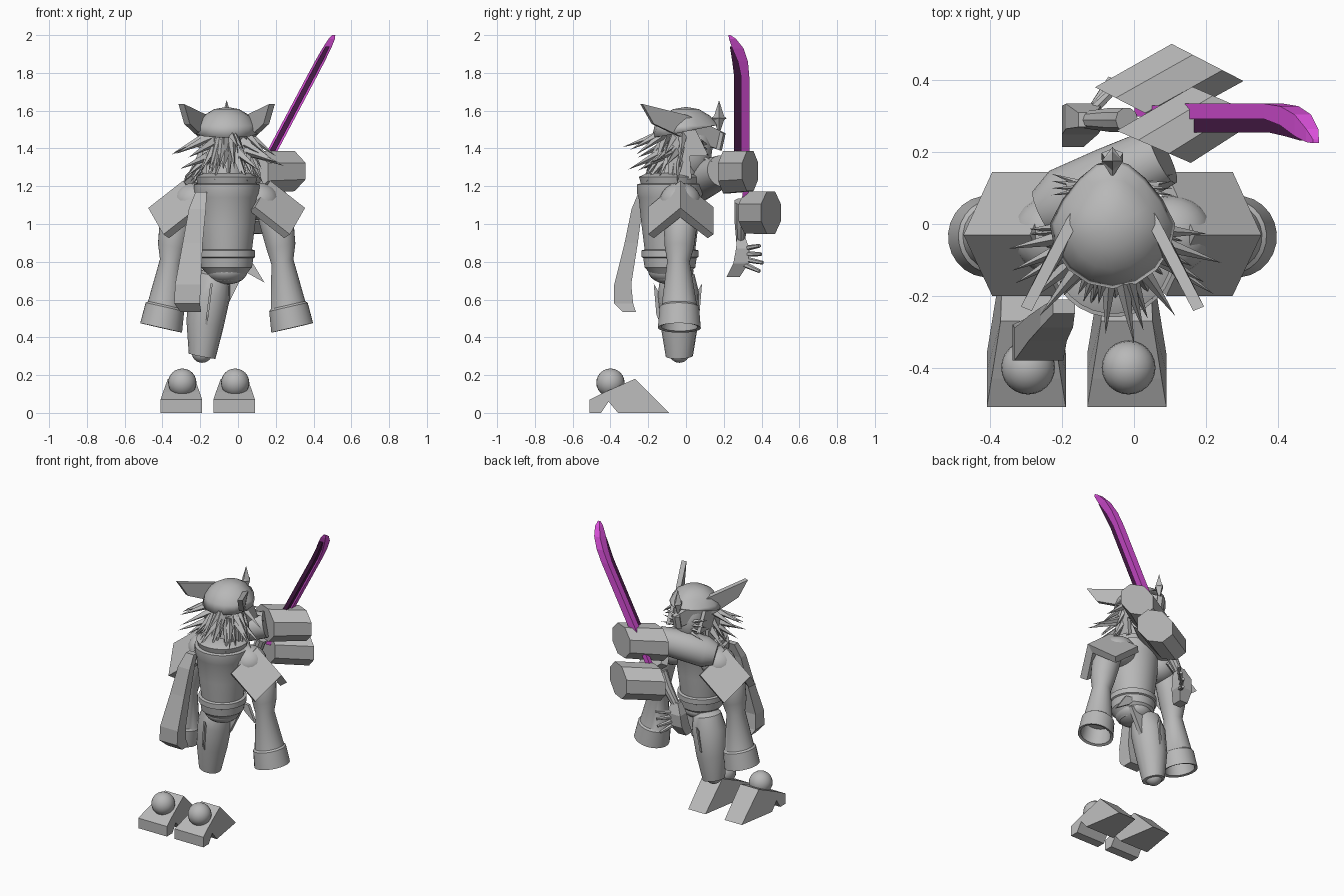
import bpy, bmesh, math, random
from mathutils import Vector, Matrix

random.seed(4)
if "Cube" in bpy.data.objects:
    bpy.data.objects.remove(bpy.data.objects["Cube"])
MID = -0.06  # body symmetry plane


def material(name, rgb):
    m = bpy.data.materials.new(name)
    m.use_nodes = True
    m.diffuse_color = (*rgb, 1)
    m.node_tree.nodes["Principled BSDF"].inputs["Base Color"].default_value = (*rgb, 1)
    return m


GREY = material("plain_grey", (0.48, 0.48, 0.48))
MAGENTA = material("blade_magenta", (0.7, 0.08, 0.7))
DARK = material("blade_dark_purple", (0.07, 0.012, 0.07))


def finish(name, bm, mat=GREY, smooth=False):
    bmesh.ops.recalc_face_normals(bm, faces=bm.faces)
    me = bpy.data.meshes.new(name)
    bm.to_mesh(me)
    bm.free()
    me.materials.append(mat)
    ob = bpy.data.objects.new(name, me)
    bpy.context.collection.objects.link(ob)
    if smooth:
        bpy.ops.object.select_all(action="DESELECT")
        ob.select_set(True)
        bpy.context.view_layer.objects.active = ob
        bpy.ops.object.shade_smooth_by_angle(angle=math.radians(35))
    return ob


def skin(bm, rings):
    """Join equal vertex rings into a closed loft."""
    for lo, hi in zip(rings, rings[1:]):
        for i in range(len(lo)):
            j = (i + 1) % len(lo)
            bm.faces.new((lo[i], lo[j], hi[j], hi[i]))
    bm.faces.new(rings[0])
    bm.faces.new(rings[-1])


def tube(name, path, seg=24, smooth=True, axis=None):
    """Loft circles along a path of (x, y, z, radius)."""
    bm, rings = bmesh.new(), []
    axis = Vector(axis) if axis else Vector(path[-1][:3]) - Vector(path[0][:3])
    quat = axis.to_track_quat("Z", "Y")
    for x, y, z, r in path:
        ring = []
        for i in range(seg):
            a = math.tau * (i + 0.5) / seg
            p = quat @ Vector((r * math.cos(a), r * math.sin(a), 0))
            ring.append(bm.verts.new(p + Vector((x, y, z))))
        rings.append(ring)
    skin(bm, rings)
    return finish(name, bm, GREY, smooth)


def ball(name, center, size, seg=24):
    bm = bmesh.new()
    bmesh.ops.create_uvsphere(bm, u_segments=seg, v_segments=seg // 2, radius=1)
    bm.transform(Matrix.Translation(center) @ Matrix.Diagonal((*size, 1)))
    return finish(name, bm, GREY, True)


def slab(name, pts, offset):
    """Extrude a polygon along an offset."""
    bm = bmesh.new()
    face = bm.faces.new([bm.verts.new(p) for p in pts])
    new = bmesh.ops.extrude_face_region(bm, geom=[face])["geom"]
    bmesh.ops.translate(bm, vec=offset, verts=[v for v in new if isinstance(v, bmesh.types.BMVert)])
    return finish(name, bm)


def spikes(name, pairs, r):
    """Many four-sided spikes, each from a root to a tip."""
    bm = bmesh.new()
    for root, tip in pairs:
        d = tip - root
        mat = Matrix.Translation((root + tip) / 2) @ d.to_track_quat("Z", "Y").to_matrix().to_4x4()
        bmesh.ops.create_cone(bm, segments=4, radius1=r, radius2=0, depth=d.length, cap_ends=True, matrix=mat)
    return finish(name, bm)


def strip(name, sections, mat=GREY):
    """Rectangular loft: (x, y, z, half width x, half depth y)."""
    bm, rings = bmesh.new(), []
    for x, y, z, w, d in sections:
        rings.append([bm.verts.new((x + sx * w, y + sy * d, z))
                      for sx, sy in ((-1, -1), (1, -1), (1, 1), (-1, 1))])
    skin(bm, rings)
    return finish(name, bm, mat)


# Detached feet, narrowing to the ridge and heel, with ankle balls
for tag, x in (("right", -0.30), ("left", -0.02)):
    profile = [(-0.51, 0), (-0.51, 0.07), (-0.43, 0.11), (-0.27, 0.18), (-0.09, 0),
               (-0.36, 0), (-0.41, 0.06), (-0.45, 0)]
    foot = slab(tag + "_foot", [(x - 0.11, y, z) for y, z in profile], (0.22, 0, 0))
    for v in foot.data.vertices:
        if v.co.z > 0.15:
            v.co.x = x + (v.co.x - x) * 0.65
        elif v.co.y > -0.2:
            v.co.x = x + (v.co.x - x) * 0.6
        elif v.co.z > 0.1:
            v.co.x = x + (v.co.x - x) * 0.88
    ball(tag + "_ankle", (x + 0.005, -0.40, 0.16), (0.075,) * 3)

# Flared limbs and bent shoulder plates, mirrored about the body
for tag, s in (("right", -1), ("left", 1)):
    limb = [(0.20, -0.03, 1.13, 0.05), (0.235, -0.03, 1.08, 0.08), (0.27, -0.03, 0.98, 0.088),
            (0.288, -0.035, 0.88, 0.078), (0.295, -0.04, 0.80, 0.06), (0.325, -0.035, 0.57, 0.094),
            (0.327, -0.035, 0.56, 0.105), (0.347, -0.035, 0.45, 0.114), (0.346, -0.035, 0.455, 0.096),
            (0.33, -0.035, 0.56, 0.085)]
    tube(tag + "_flared_limb", [(MID + s * x, y, z, r) for x, y, z, r in limb])
    bm = bmesh.new()
    rows = []
    for x, z in ((0.23, 1.23), (0.415, 1.085)):
        prof = [(0, 0, -0.03), (-0.08, -0.14, -0.2), (-0.11, -0.16, -0.17),
                (-0.04, -0.05, -0.03), (-0.11, -0.16, 0.115), (-0.08, -0.14, 0.145)]
        rows.append([bm.verts.new((MID + s * (x + dx), y, z + dz)) for dx, dz, y in prof])
    for i in range(6):
        j = (i + 1) % 6
        bm.faces.new((rows[0][i], rows[0][j], rows[1][j], rows[1][i]))
    for row in rows:
        bm.faces.new(row[:4])
        bm.faces.new((row[0], row[3], row[4], row[5]))
    finish(tag + "_shoulder_plate", bm)
    ball(tag + "_shoulder_ball", (MID + s * 0.165, -0.03, 1.12), (0.115, 0.11, 0.10))

# Torso with collar and belt bands
torso = [(0.70, 0.08), (0.76, 0.125), (0.77, 0.135), (0.82, 0.142), (0.825, 0.152), (0.86, 0.152),
         (0.865, 0.135), (1.0, 0.152), (1.14, 0.167), (1.16, 0.175), (1.21, 0.175), (1.215, 0.155),
         (1.25, 0.165), (1.27, 0.12)]
tube("torso", [(MID, -0.085, z, r) for z, r in torso], 28)
ball("hip", (MID, -0.08, 0.75), (0.11, 0.12, 0.07))
slab("left_hip_flap", [(0.0, 0.0, 0.8), (0.08, 0.0, 0.79), (0.14, -0.02, 0.69), (0.05, 0, 0.74)], (0, 0.02, 0))
slab("front_hip_flap", [(-0.08, -0.02, 0.76), (0.03, -0.02, 0.74), (-0.055, -0.02, 0.57)], (0, 0.03, 0))

# Tapered hanging limb, knee ball and side leaf tips
tube("hanging_limb", [(-0.10, -0.05, 0.76, 0.05), (-0.13, -0.045, 0.73, 0.09), (-0.15, -0.04, 0.63, 0.11),
                      (-0.175, -0.035, 0.47, 0.1), (-0.19, -0.035, 0.30, 0.072)], 16)
ball("knee_tip", (-0.19, -0.035, 0.32), (0.055, 0.055, 0.055))
for tag, s in (("rear", -1), ("fore", 1)):
    slab(tag + "_limb_leaf", [(-0.235 + z * 0.13, -0.043 + s * y, z) for y, z in
                              ((0.128, 0.685), (0.114, 0.52), (0.07, 0.42), (0.09, 0.62))], (0.012, 0, 0))

# Scarf tail
strip("scarf_tail", [(-0.195, -0.23, 1.17, 0.03, 0.02), (-0.215, -0.26, 1.08, 0.045, 0.028),
                     (-0.24, -0.29, 0.9, 0.053, 0.035), (-0.265, -0.335, 0.68, 0.068, 0.045),
                     (-0.27, -0.33, 0.58, 0.068, 0.05), (-0.25, -0.30, 0.535, 0.055, 0.035)])

# Head, helmet and cheek guards
tube("neck", [(MID, -0.04, 1.2, 0.10), (MID, -0.02, 1.35, 0.09)])
ball("face", (MID, 0.03, 1.40), (0.10, 0.11, 0.16), 16)
dome = ball("helmet_dome", (MID, 0.0, 1.46), (0.175, 0.18, 0.16), 16)
for v in dome.data.vertices:  # tilted rim, lower over the nape, narrowing to the brow
    v.co.z = max(v.co.z, 1.49 + 0.2 * v.co.y)
    v.co.x = MID + (v.co.x - MID) * (1 - 2 * max(0, v.co.y))
for tag, s in (("right", -1), ("left", 1)):
    guard = [(-0.10, 1.38), (-0.06, 1.52), (0.05, 1.50), (0.12, 1.36), (0.02, 1.36), (0.03, 1.24), (-0.09, 1.22)]
    slab(tag + "_cheek_guard", [(MID + s * 0.105, y, z) for y, z in guard], (s * 0.025, 0, 0))
    fin = [(0.0, 0.21, 1.48), (0.13, 0.01, 1.575), (0.255, -0.23, 1.635), (0.225, -0.17, 1.53),
           (0.15, -0.02, 1.46), (0.0, 0.19, 1.39)]
    slab(tag + "_helmet_fin", [(MID + s * x, y, z) for x, y, z in fin], (s * -0.03, -0.012, 0))

# Four-point crest star
hub = Vector((MID, 0.175, 1.56))
spikes("crest_star", [(hub, hub + Vector(d)) for d in
                      ((0, 0, 0.095), (0, 0, -0.09), (0, 0.04, 0), (0, -0.045, 0))], 0.03)

# Spiky hair behind and whiskers on the face
hair = []
for i in range(46):
    a = math.radians(180 + 180 * (i + random.uniform(0, 1)) / 46)
    out = Vector((math.cos(a), math.sin(a), 0))
    root = Vector((MID, -0.01, random.uniform(1.36, 1.5))) + out * 0.09
    reach = random.uniform(0.07, 0.25)
    hair.append((root, root + out * reach + Vector((0, 0, -0.26 + 0.75 * reach))))
spikes("hair_spikes", hair, 0.029)
whiskers = [(Vector((MID + s * 0.05, 0.1, 1.42 - k * 0.025)), Vector((MID + s * 0.17, 0.08 + k * 0.02, 1.45 - k * 0.04)))
            for s in (-1, 1) for k in range(4)]
spikes("face_whiskers", whiskers, 0.014)

# Crossing arm and two faceted gauntlets with slanted ends
tube("crossing_arm", [(-0.25, 0.03, 1.20, 0.07), (-0.19, 0.06, 1.215, 0.10), (-0.06, 0.12, 1.25, 0.098),
                      (0.08, 0.19, 1.28, 0.085)])
tube("upper_gauntlet", [(0.055, 0.215, 1.275, 0.122), (0.26, 0.34, 1.28, 0.115)], 8, False, (0.4, 0.92, 0))
tube("lower_gauntlet", [(-0.01, 0.33, 1.06, 0.12), (0.205, 0.45, 1.06, 0.122)], 8, False, (0.46, 0.89, 0))
tube("forearm", [(-0.02, 0.29, 1.12, 0.035), (-0.06, 0.29, 1.02, 0.035), (-0.13, 0.29, 0.91, 0.025)], 10)

# Open hand with fingers
strip("hand_palm", [(-0.13, 0.29, 0.94, 0.025, 0.02), (-0.14, 0.30, 0.87, 0.05, 0.035),
                    (-0.15, 0.29, 0.79, 0.05, 0.04), (-0.17, 0.25, 0.72, 0.03, 0.035)])
for k in range(4):
    tube("finger_%d" % (k + 1), [(-0.12, 0.31, 0.87 - k * 0.028, 0.016),
                                 (-0.04 - k * 0.012, 0.39 + (k % 3) * 0.008, 0.885 - k * 0.045, 0.01)], 6, False)

# Curved blade: wide spine with slim grip, and narrow dark cutting side
spine = [(1.08, 0.3, 0.33, 0.018), (1.3, 0.3, 0.33, 0.018), (1.32, 0.292, 0.335, 0.027),
         (1.78, 0.292, 0.335, 0.027), (1.86, 0.275, 0.328, 0.026),
         (1.93, 0.245, 0.305, 0.023), (1.98, 0.228, 0.265, 0.017), (2.0, 0.225, 0.235, 0.008)]
edge = [(1.32, 0.255, 0.295, 0.015), (1.78, 0.255, 0.295, 0.015), (1.86, 0.245, 0.28, 0.014),
        (1.94, 0.232, 0.25, 0.011)]
for name, part, mat in (("blade_spine", spine, MAGENTA), ("blade_edge", edge, DARK)):
    strip(name, [(0.03 + (z - 1.1) * 0.53, (a + b) / 2, z, t, (b - a) / 2) for z, a, b, t in part], mat)
